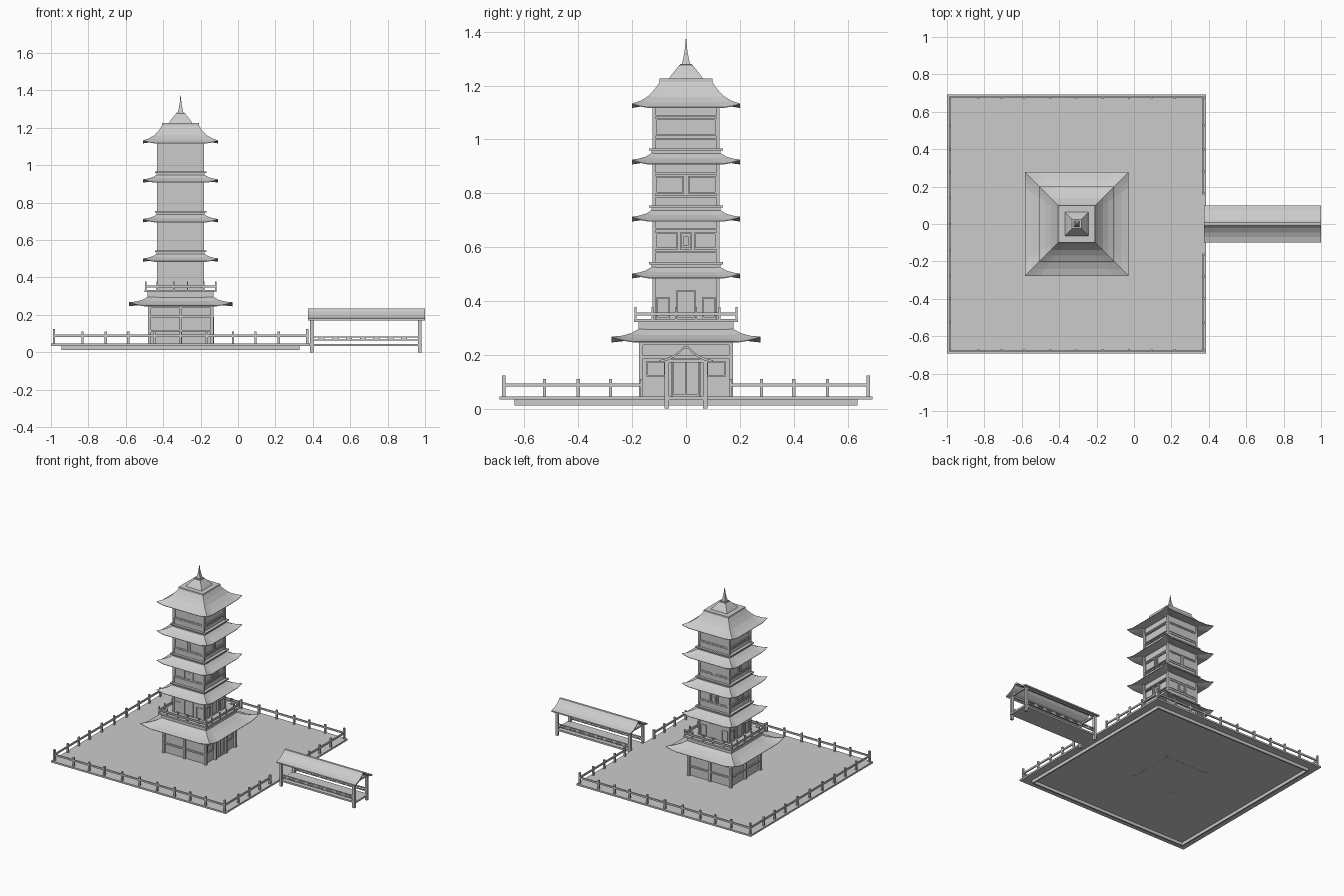
import bpy, bmesh
from mathutils import Vector

CX = -0.307  # tower axis


def finish(name, bm):
    bmesh.ops.recalc_face_normals(bm, faces=bm.faces)
    me = bpy.data.meshes.new(name)
    bm.to_mesh(me)
    bm.free()
    ob = bpy.data.objects.new(name, me)
    bpy.context.collection.objects.link(ob)
    return ob


def boxes(name, items):
    """Each item is x0, x1, y0, y1, z0, z1."""
    bm = bmesh.new()
    for x0, x1, y0, y1, z0, z1 in items:
        vs = bmesh.ops.create_cube(bm, size=1)['verts']
        for v in vs:
            v.co = Vector(((x0 + x1) / 2 + v.co.x * (x1 - x0),
                           (y0 + y1) / 2 + v.co.y * (y1 - y0),
                           (z0 + z1) / 2 + v.co.z * (z1 - z0)))
    return finish(name, bm)


def square(r, z0, z1):
    return (CX - r, CX + r, -r, r, z0, z1)


def side(k, a0, a1, d0, d1, z0, z1):
    """Box on tower side k (0 right, 1 back, 2 left, 3 front), d = distance from the axis."""
    if k == 0:
        return (CX + d0, CX + d1, a0, a1, z0, z1)
    if k == 2:
        return (CX - d1, CX - d0, a0, a1, z0, z1)
    if k == 1:
        return (CX + a0, CX + a1, d0, d1, z0, z1)
    return (CX + a0, CX + a1, -d1, -d0, z0, z1)


def frame(k, a0, a1, z0, z1, d, relief=0.009, w=0.006):
    """Raised rectangular border on a wall."""
    e, b = d + relief, d - 0.004
    return [side(k, a0, a1, b, e, z0, z0 + w), side(k, a0, a1, b, e, z1 - w, z1),
            side(k, a0, a0 + w, b, e, z0 + w, z1 - w), side(k, a1 - w, a1, b, e, z0 + w, z1 - w)]


def roof(name, profile, lift, inner):
    """Four-sided roof with upturned corners and a soffit."""
    ts = [-1, -0.92, -0.83, -0.7, 0, 0.7, 0.83, 0.92]
    r0, z0 = profile[0]
    rows = [(inner, z0 + 0.01), (r0, z0 - 0.003)] + profile
    bm = bmesh.new()
    loops = []
    for r, z in rows:
        w = max(0, (r - inner) / (r0 - inner)) ** 1.2
        loop = []
        for k in range(4):
            for t in ts:
                h = z + lift * w * max(0, (abs(t) - 0.7) / 0.3) ** 1.4
                a, b = [(r, t * r), (-t * r, r), (-r, -t * r), (t * r, -r)][k]
                loop.append(bm.verts.new((CX + a, b, h)))
        loops.append(loop)
    n = len(loops[0])
    for lo, hi in zip(loops, loops[1:]):
        for i in range(n):
            bm.faces.new((lo[i], lo[(i + 1) % n], hi[(i + 1) % n], hi[i]))
    bm.faces.new(loops[-1])
    return finish(name, bm)


# Platform slab standing on a hollow plinth rim
boxes("platform", [square(0.693, 0.034, 0.046)])
boxes("platform_rim", [side(k, -0.637, 0.637, 0.627, 0.637, 0.012, 0.036) for k in range(4)])

# Fence, open on the right where the covered bridge meets the platform
posts, rails = [], []
for k in range(4):
    for p in (0, 0.14, 0.28, 0.40, 0.525):
        for s in ((-1, 1) if p else (1,)):
            if k == 0 and p < 0.15:
                continue
            posts.append(side(k, s * p - 0.006, s * p + 0.006, 0.671, 0.683, 0.046, 0.11))
    spans = [(-0.68, -0.16), (0.16, 0.68)] if k == 0 else [(-0.68, 0.68)]
    for a, b in spans:
        rails.append(side(k, a, b, 0.673, 0.681, 0.082, 0.094))
for sx in (-1, 1):
    for sy in (-1, 1):
        x, y = CX + sx * 0.677, sy * 0.677
        posts.append((x - 0.006, x + 0.006, y - 0.006, y + 0.006, 0.046, 0.124))
for s in (-1, 1):
    posts.append(side(0, s * 0.165 - 0.006, s * 0.165 + 0.006, 0.671, 0.683, 0.046, 0.11))
boxes("fence_posts", posts)
boxes("fence_rails", rails)

# Ground storey with timber frame
boxes("ground_walls", [square(0.16, 0.033, 0.27)])
timber, panels = [], []
for k in range(4):
    timber.append(side(k, -0.175, 0.175, 0.156, 0.172, 0.186, 0.198))
    timber.append(side(k, -0.175, 0.175, 0.156, 0.172, 0.236, 0.248))
    for s in (-1, 1):
        timber.append(side(k, s * 0.167 - 0.008, s * 0.167 + 0.008, 0.159, 0.175, 0.033, 0.25))
    if k:
        timber.append(side(k, -0.007, 0.007, 0.156, 0.173, 0.046, 0.24))
        timber.append(side(k, -0.165, 0.165, 0.156, 0.169, 0.108, 0.118))
    else:
        for s in (-1, 1):
            panels += frame(0, s * 0.112 - 0.036, s * 0.112 + 0.036, 0.12, 0.178, 0.16)
            timber.append(side(0, s * 0.06 - 0.008, s * 0.06 + 0.008, 0.156, 0.178, 0.046, 0.19))
        panels += frame(0, -0.05, 0.05, 0.046, 0.178, 0.16)
        panels.append(side(0, -0.003, 0.003, 0.156, 0.169, 0.046, 0.178))
boxes("ground_timber", timber)
boxes("ground_door_and_windows", panels)
roof("ground_roof", [(0.277, 0.249), (0.24, 0.259), (0.205, 0.274), (0.172, 0.297)], 0.019, 0.16)

# Balcony
boxes("balcony_floor", [square(0.176, 0.292, 0.322), square(0.193, 0.322, 0.334)])
rail = []
for k in range(4):
    rail.append(side(k, -0.19, 0.19, 0.183, 0.191, 0.346, 0.358))
    for p in (0.187, 0.125, 0.037):
        for s in (-1, 1):
            rail.append(side(k, s * p - 0.004, s * p + 0.004, 0.183, 0.191, 0.334, 0.378))
boxes("balcony_railing", rail)

# Upper tower shaft (shallower panelling front and back), ledges and roofs
boxes("tower_walls", [(CX - 0.116, CX + 0.116, -0.12, 0.12, 0.33, 1.14)])
boxes("tower_corner_posts", [(CX + sx * 0.119 - 0.006, CX + sx * 0.119 + 0.006,
                              sy * 0.119 - 0.006, sy * 0.119 + 0.006, 0.334, 1.13)
                             for sx in (-1, 1) for sy in (-1, 1)])
for i, z in enumerate((0.487, 0.698, 0.91)):
    roof(f"storey_roof_{i + 1}", [(0.2, z), (0.175, z + 0.009), (0.15, z + 0.021), (0.122, z + 0.042)],
         0.015, 0.116)
    boxes(f"storey_ledge_{i + 1}", [square(0.128, z + 0.035, z + 0.049), square(0.138, z + 0.049, z + 0.057)])

# Windows, doors and wall beams on every face
win = []
for k in range(4):
    d, relief = (0.12, 0.004) if k % 2 else (0.116, 0.009)
    for a0, a1, z0, z1 in ((-0.037, 0.037, 0.334, 0.44), (-0.11, -0.06, 0.334, 0.415), (0.06, 0.11, 0.334, 0.415),
                           (-0.023, 0.023, 0.592, 0.655), (-0.113, -0.03, 0.592, 0.655), (0.03, 0.113, 0.592, 0.655),
                           (-0.113, -0.007, 0.798, 0.865), (0.007, 0.113, 0.798, 0.865),
                           (-0.113, 0.113, 1.012, 1.078)):
        win += frame(k, a0, a1, z0, z1, d, relief)
    win.append(side(k, -0.01, 0.01, 0.113, 0.122, 0.605, 0.64))
    for z in (0.582, 0.788, 1.002):
        win.append(side(k, -0.115, 0.115, 0.113, 0.123, z - 0.004, z + 0.004))
        win.append(side(k, -0.115, 0.115, 0.113, 0.123, z + 0.081, z + 0.089))
boxes("tower_windows", win)

# Top roof, crown and spire
roof("top_roof", [(0.2, 1.12), (0.168, 1.137), (0.14, 1.158), (0.115, 1.188), (0.098, 1.213)], 0.013, 0.116)
boxes("crown_slab", [square(0.098, 1.212, 1.226)])
roof("crown_roof", [(0.063, 1.226), (0.053, 1.241), (0.04, 1.257), (0.025, 1.276)], 0, 0.03)
boxes("spire_base", [square(0.022, 1.275, 1.281)])
roof("spire", [(0.015, 1.281), (0.0095, 1.305), (0.0045, 1.335), (0.0008, 1.374)], 0, 0.008)

# Covered bridge: deck, posts, railings, beams
parts = [(0.385, 0.985, -0.075, 0.075, 0.033, 0.045)]
for s in (-1, 1):
    y = s * 0.072
    for x in (0.394, 0.972):
        parts.append((x - 0.009, x + 0.009, y - 0.008, y + 0.008, 0, 0.185))
    parts.append((0.385, 0.985, y - 0.006, y + 0.006, 0.17, 0.185))
    parts.append((0.39, 0.975, y - 0.004, y + 0.004, 0.062, 0.069))
    parts.append((0.39, 0.975, y - 0.005, y + 0.005, 0.078, 0.085))
    for i in range(7):
        x = 0.447 + i * 0.0735
        parts.append((x - 0.016, x + 0.016, y - 0.003, y + 0.003, 0.066, 0.081))
for x in (0.394, 0.972):
    parts.append((x - 0.007, x + 0.007, -0.075, 0.075, 0.172, 0.184))
boxes("bridge_frame", parts)

# Bridge roof with a sweeping gable
half = [(0.1, 0.18), (0.07, 0.188), (0.045, 0.2), (0.022, 0.217), (0.008, 0.233)]
top = [(-y, z) for y, z in half] + half[::-1]
outline = top + [(y, z - 0.009) for y, z in top[::-1]]
bm = bmesh.new()
rows = [[bm.verts.new((x, y, z)) for y, z in outline] for x in (0.374, 1.0)]
n = len(outline)
for i in range(n):
    j = (i + 1) % n
    bm.faces.new((rows[0][i], rows[0][j], rows[1][j], rows[1][i]))
for r in rows:
    for i in range(n // 2 - 1):
        bm.faces.new((r[i], r[i + 1], r[n - 2 - i], r[n - 1 - i]))
finish("bridge_roof", bm)
